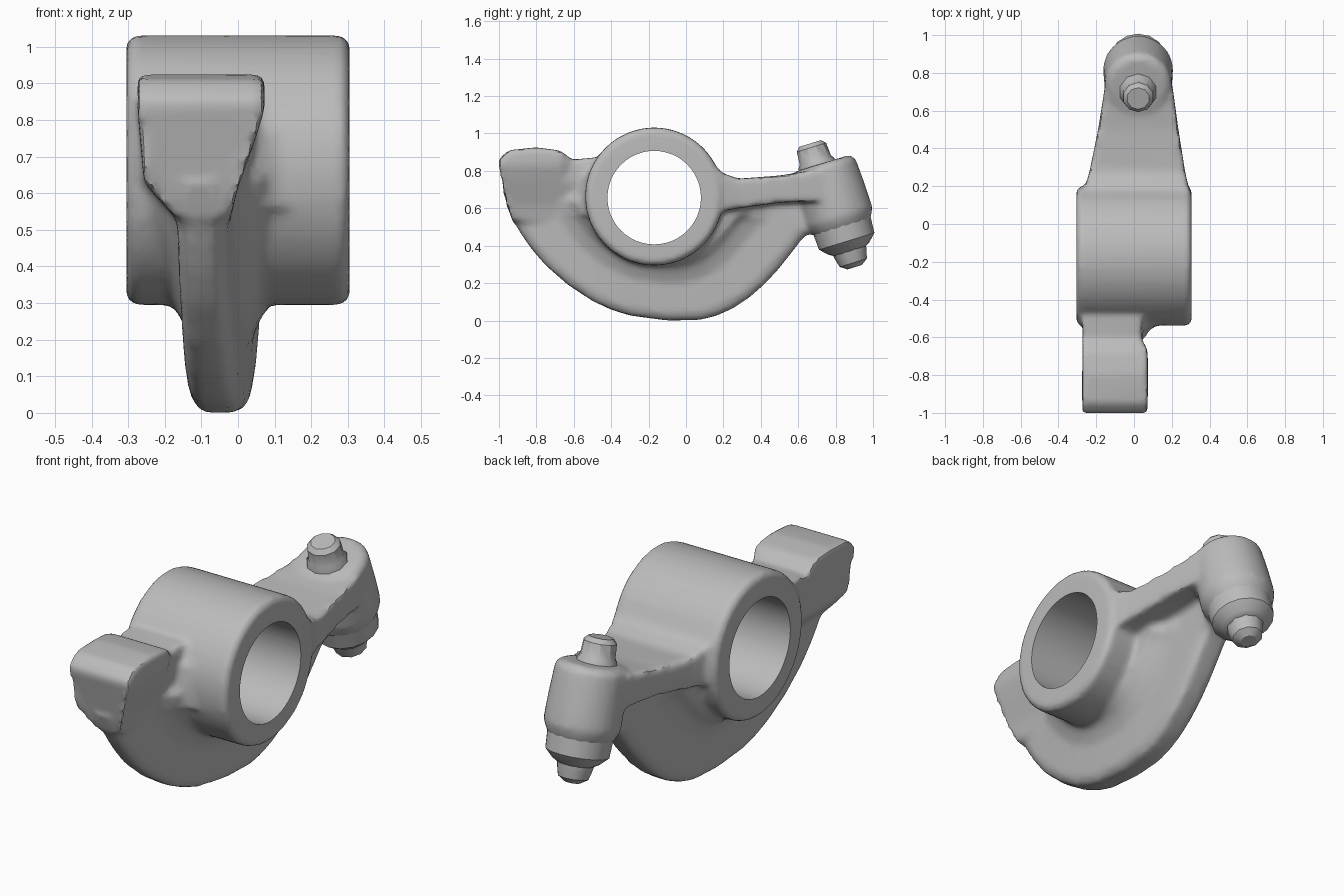
import bpy, bmesh, math
from mathutils import Vector, Matrix

if "Cube" in bpy.data.objects:
    bpy.data.objects.remove(bpy.data.objects["Cube"])

metal = bpy.data.materials.new("cast grey")
metal.diffuse_color = (0.5, 0.5, 0.5, 1)
metal.use_nodes = True
metal.node_tree.nodes["Principled BSDF"].inputs["Base Color"].default_value = metal.diffuse_color


def loft(name, rings):
    """Closed skin through equal-length rings of points, capped at both ends."""
    bm = bmesh.new()
    rows = [[bm.verts.new(p) for p in r] for r in rings]
    n = len(rows[0])
    for a, b in zip(rows, rows[1:]):
        for i in range(n):
            j = (i + 1) % n
            bm.faces.new((a[i], a[j], b[j], b[i]))
    caps = [bm.faces.new(rows[0][::-1]), bm.faces.new(rows[-1])]
    bmesh.ops.triangulate(bm, faces=caps)
    bmesh.ops.recalc_face_normals(bm, faces=bm.faces)
    me = bpy.data.meshes.new(name)
    bm.to_mesh(me)
    bm.free()
    me.materials.append(metal)
    ob = bpy.data.objects.new(name, me)
    bpy.context.collection.objects.link(ob)
    return ob


def lathe(name, profile, sides, frame):
    """Turn (distance, radius) pairs round the z axis of a frame."""
    return loft(name, [[frame @ Vector((r * math.cos(math.tau * i / sides),
                                        r * math.sin(math.tau * i / sides), s))
                        for i in range(sides)] for s, r in profile])


def select(*obs):
    bpy.ops.object.select_all(action='DESELECT')
    for o in obs:
        o.select_set(True)
    bpy.context.view_layer.objects.active = obs[0]


# hub barrel across the arm
HY, HZ = -0.17, 0.663
across = Matrix.Translation((0, HY, HZ)) @ Matrix.Rotation(math.pi / 2, 4, 'Y')
hub = lathe("rocker_body", [(-.305, .345), (-.288, .369), (.288, .369), (.305, .345)], 48, across)

# crescent web running diagonally from pad to boss, swelling into the hub
outline = [(-.965, .63), (-.93, .545), (-.88, .46), (-.82, .375), (-.75, .295), (-.63, .19),
           (-.5, .105), (-.4, .058), (-.3, .027), (-.1, 0), (.07, .003), (.16, .025), (.25, .065),
           (.34, .125), (.42, .195), (.49, .27), (.55, .345), (.63, .45), (.7, .48), (.72, .66),
           (.2, .7), (-.17, .75), (-.6, .65)]


def web_point(x, k, y, z):
    y, z = HY + (y - HY) * k, HZ + (z - HZ) * k
    skew = (.075 if x > -.05 else .05) * (y + .1)
    return (x + skew, y, z)


web = loft("web", [[web_point(x, k, y, z) for y, z in outline] for x, k in (
    (-.21, .53), (-.165, .58), (-.135, .68), (-.128, .94), (-.1, 1),
    (-.002, 1), (.022, .94), (.03, .7), (.065, .59), (.11, .53))])

# flared contact pad and its neck into the hub
rings = []
for y, top, shear in ((-1.007, .855, .75), (-.95, .91, .5), (-.8, .926, 0), (-.67, .908, 0),
                      (-.61, .86, 0), (-.5, .87, 0), (-.35, .87, 0)):
    inset = .03 if -.65 < y < -.45 else 0
    section = [(-.275, top), (-.272, .8), (-.257, .63), (-.168, .53),
               (-.02, .53), (0, .62), (.045, .74), (.073 - inset, .83), (.073 - inset, top)]
    rings.append([(x, y + shear * max(0, .85 - z) ** 2, z) for x, z in section])
pad = loft("pad", rings)

# fillet ledge between neck and hub
ledge = loft("ledge", [[(x, y, z) for x, y in (
    (-.05, -.65), (.02, -.63), (.04 + w, -.58), (.09 + w, -.55), (.15 + w, -.525), (.15 + w, -.42), (-.05, -.42))]
    for z, w in ((.56, .01), (.68, 0), (.78, -.04))])

# tapering flange from hub to screw boss
flange = loft("flange", [[(l, y, b), (r, y, b), (r, y, t), (l, y, t)] for y, l, r, b, t in (
    (0, -.29, .29, .58, .96), (.1, -.29, .3, .57, .9), (.19, -.26, .29, .585, .79),
    (.28, -.235, .27, .6, .758), (.5, -.19, .235, .63, .775), (.72, -.155, .205, .64, .81))])

# tilted screw boss
tilt = math.radians(17)
axis = Vector((0, math.sin(tilt), -math.cos(tilt)))
down = Matrix.Translation((.022, .735, .83)) @ axis.to_track_quat('Z', 'X').to_matrix().to_4x4()
boss = lathe("boss", [(-.012, .145), (.01, .175), (.16, .183), (.29, .186), (.335, .165), (.37, .14)], 28, down)

# fuse the casting with soft fillets, then lighten the mesh
select(hub, web, pad, ledge, flange, boss)
bpy.ops.object.join()
body = bpy.context.object
m = body.modifiers.new("fuse", 'REMESH')
m.mode, m.voxel_size = 'VOXEL', .016
m = body.modifiers.new("fillet", 'SMOOTH')
m.factor, m.iterations = .5, 8
m = body.modifiers.new("lighten", 'DECIMATE')
m.ratio = .25

# shaft bore
cutter = lathe("bore_cutter", [(-.5, .25), (.5, .25)], 48,
               Matrix.Translation((0, 0, -.006)) @ across)
m = body.modifiers.new("bore", 'BOOLEAN')
m.object, m.operation, m.solver = cutter, 'DIFFERENCE', 'EXACT'
select(body)
bpy.ops.object.convert(target='MESH')
bpy.data.objects.remove(cutter)

# adjusting screw: head on top, collar and tip below
up = Matrix.Translation((0, -.035, 0)) @ down
head = lathe("screw_head", [(.06, .1), (-.01, .1), (-.03, .087), (-.1, .082), (-.122, .06)], 10, up)
collar = lathe("screw_collar", [(.28, .165), (.34, .16), (.425, .155), (.465, .115), (.48, .09)], 16, down)
tip = lathe("screw_tip", [(.44, .1), (.5, .088), (.545, .076), (.57, .04)], 10, down)

for ob in (body, head, collar, tip):
    ob.data.materials.clear()
    ob.data.materials.append(metal)
    for p in ob.data.polygons:
        p.material_index = 0
    select(ob)
    bpy.ops.object.shade_smooth_by_angle(angle=math.radians(35))
